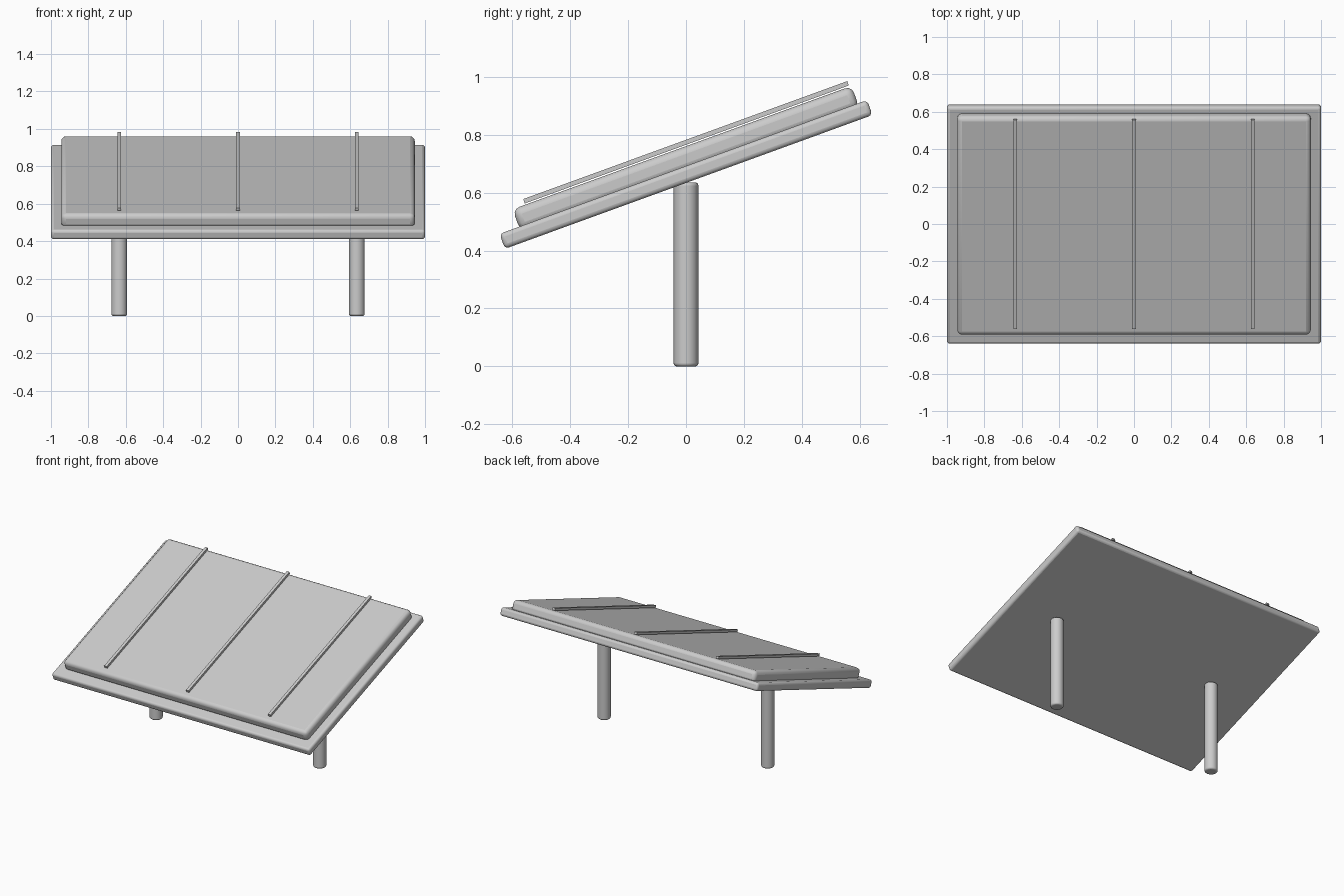
import bpy
import math

cube = bpy.data.objects.get("Cube")
if cube:
    bpy.data.objects.remove(cube, do_unlink=True)

TILT = math.radians(20)

grey = bpy.data.materials.new("plain_grey")
grey.use_nodes = True
colour = (0.6, 0.6, 0.6, 1)
grey.diffuse_color = colour
grey.node_tree.nodes["Principled BSDF"].inputs["Base Color"].default_value = colour


def finish(obj, name, bevel, segments=3):
    """Name, colour, round and shade a part."""
    obj.name = name
    obj.data.materials.append(grey)
    if bevel:
        mod = obj.modifiers.new("rounded_edges", "BEVEL")
        mod.width = bevel
        mod.segments = segments
        mod.limit_method = "ANGLE"
        mod.angle_limit = math.radians(40)
    bpy.ops.object.shade_smooth_by_angle(angle=math.radians(35))


def tilted_slab(name, size, x, z, bevel):
    bpy.ops.mesh.primitive_cube_add(size=1, location=(x, 0, z), rotation=(TILT, 0, 0))
    obj = bpy.context.object
    obj.scale = size
    bpy.ops.object.transform_apply(location=False, rotation=False, scale=True)
    finish(obj, name, bevel)


# Backing frame and the thicker panel set into it
tilted_slab("frame", (2.0, 1.35, 0.055), 0, 0.6625, 0.015)
tilted_slab("panel", (1.89, 1.245, 0.08), 0, 0.7175, 0.025)

# Raised strips running up the panel
for side, x in (("right", -0.635), ("middle", 0), ("left", 0.635)):
    tilted_slab(side + "_strip", (0.02, 1.19, 0.016), x, 0.7735, 0)

# Round posts
for side, x in (("right", -0.635), ("left", 0.635)):
    bpy.ops.mesh.primitive_cylinder_add(
        vertices=16, radius=0.0425, depth=0.635, location=(x, 0, 0.3175))
    finish(bpy.context.object, side + "_post", 0.01)
